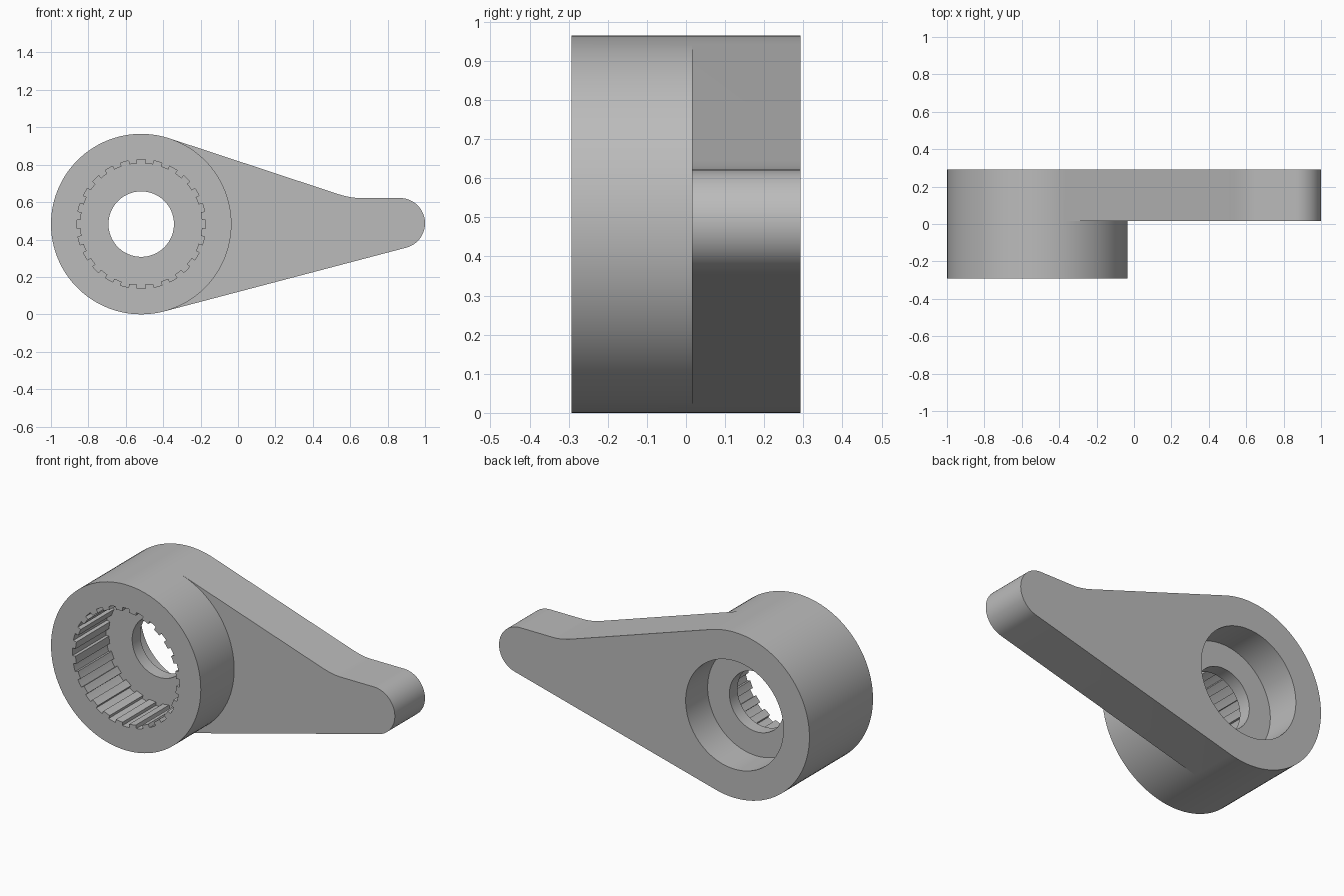
import bpy, bmesh, math
from mathutils import Vector

cube = bpy.data.objects.get("Cube")
if cube:
    bpy.data.objects.remove(cube, do_unlink=True)

HUB = Vector((-0.5175, 0.4825))
HUB_R = 0.4825
TIP = Vector((0.865, 0.487))
TIP_R = 0.135
FRONT, STEP, WEB, BACK = -0.2925, 0.015, 0.09, 0.2925

grey = bpy.data.materials.new("plain grey")
grey.use_nodes = True
colour = (0.5, 0.5, 0.5, 1)
grey.diffuse_color = colour
grey.node_tree.nodes["Principled BSDF"].inputs["Base Color"].default_value = colour


def arc(centre, radius, start, end, steps):
    """Points on an arc in the xz plane, angles in degrees."""
    angles = [math.radians(start + (end - start) * i / steps) for i in range(steps + 1)]
    return [centre + radius * Vector((math.cos(a), math.sin(a))) for a in angles]


def prism(name, outline, y0, y1):
    """Extrude an xz outline from y0 to y1."""
    bm = bmesh.new()
    face = bm.faces.new([bm.verts.new((p.x, y0, p.y)) for p in outline])
    new = bmesh.ops.extrude_face_region(bm, geom=[face])["geom"]
    bmesh.ops.translate(bm, vec=(0, y1 - y0, 0),
                        verts=[v for v in new if isinstance(v, bmesh.types.BMVert)])
    bmesh.ops.recalc_face_normals(bm, faces=bm.faces)
    mesh = bpy.data.meshes.new(name)
    bm.to_mesh(mesh)
    bm.free()
    mesh.materials.append(grey)
    obj = bpy.data.objects.new(name, mesh)
    bpy.context.collection.objects.link(obj)
    return obj


def circle(radius):
    return arc(HUB, radius, 0, 360, 100)[:-1]


def combine(target, tool, operation):
    """Apply a boolean and discard the tool."""
    mod = target.modifiers.new("cut", 'BOOLEAN')
    mod.operation, mod.solver, mod.object = operation, 'EXACT', tool
    bpy.context.view_layer.objects.active = target
    bpy.ops.object.modifier_apply(modifier=mod.name)
    bpy.data.objects.remove(tool, do_unlink=True)


# Round hub, full depth
lever = prism("lever_arm_with_hub", circle(HUB_R), FRONT, BACK)

# Tapered arm: straight underside, rounded tip, flat thumb rest, soft bend, sloped top
bend_start, bend_mid, bend_end = Vector((0.65, 0.622)), Vector((0.597, 0.622)), Vector((0.52, 0.648))
bend = [bend_start.lerp(bend_mid, t).lerp(bend_mid.lerp(bend_end, t), t)
        for t in [i / 10 for i in range(11)]]
outline = ([HUB] + arc(HUB, HUB_R, -75.6, -75.6, 1)[:1]
           + arc(TIP, TIP_R, -75.3, 90, 32) + bend
           + arc(HUB, HUB_R, 72, 72, 1)[:1])
combine(lever, prism("arm", outline, STEP, BACK), 'UNION')

# Splined socket in the front
TEETH = 24
spline = []
for i in range(TEETH):
    a = 90 + 360 * i / TEETH
    half = 180 / TEETH
    spline += arc(HUB, 0.345, a - half / 2, a + half / 2, 3)
    spline += arc(HUB, 0.325, a + half / 2, a + half * 1.5, 3)
combine(lever, prism("socket_cutter", spline, FRONT - 0.1, STEP), 'DIFFERENCE')

# Round recess in the back and the screw hole between
combine(lever, prism("recess_cutter", circle(0.315), WEB, BACK + 0.1), 'DIFFERENCE')
combine(lever, prism("hole_cutter", circle(0.175), -0.1, 0.2), 'DIFFERENCE')

# Smooth round walls, sharp edges
bpy.ops.object.select_all(action='DESELECT')
lever.select_set(True)
bpy.context.view_layer.objects.active = lever
bpy.ops.object.shade_smooth_by_angle(angle=math.radians(25))
